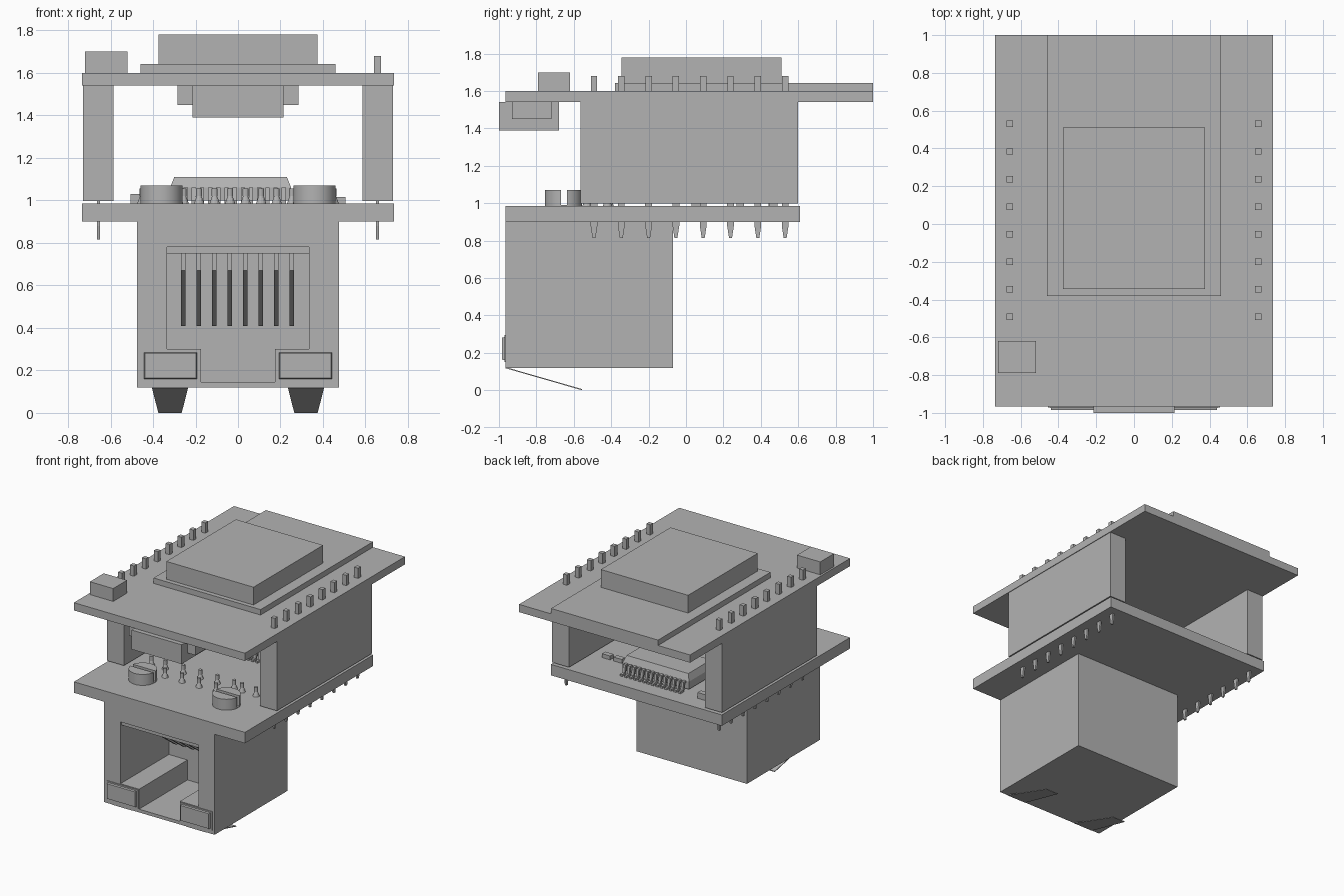
import bpy, bmesh, math
from mathutils import Matrix

if "Cube" in bpy.data.objects:
    bpy.data.objects.remove(bpy.data.objects["Cube"], do_unlink=True)

grey = bpy.data.materials.new("plain grey")
grey.use_nodes = True
colour = (0.45, 0.45, 0.45, 1)
grey.diffuse_color = colour
grey.node_tree.nodes["Principled BSDF"].inputs["Base Color"].default_value = colour


def finish(name, bm):
    bmesh.ops.recalc_face_normals(bm, faces=bm.faces)
    mesh = bpy.data.meshes.new(name)
    bm.to_mesh(mesh)
    bm.free()
    mesh.materials.append(grey)
    obj = bpy.data.objects.new(name, mesh)
    bpy.context.collection.objects.link(obj)
    return obj


def add_box(bm, x, y, z):
    size = Matrix.Diagonal((x[1] - x[0], y[1] - y[0], z[1] - z[0], 1))
    mid = Matrix.Translation((sum(x) / 2, sum(y) / 2, sum(z) / 2))
    return bmesh.ops.create_cube(bm, size=1, matrix=mid @ size)["verts"]


def box(name, x, y, z):
    bm = bmesh.new()
    add_box(bm, x, y, z)
    return finish(name, bm)


def add_prism(bm, points, move):
    """Face through 3D points, pushed along a vector."""
    face = bm.faces.new([bm.verts.new(p) for p in points])
    new = bmesh.ops.extrude_face_region(bm, geom=[face], use_keep_orig=True)["geom"]
    verts = [v for v in new if isinstance(v, bmesh.types.BMVert)]
    bmesh.ops.translate(bm, verts=verts, vec=move)


def add_cone(bm, x, y, z0, z1, r0, r1, sides=12):
    bmesh.ops.create_cone(bm, cap_ends=True, segments=sides, radius1=r0, radius2=r1,
                          depth=z1 - z0, matrix=Matrix.Translation((x, y, (z0 + z1) / 2)))


def cut(obj, cutter):
    mod = obj.modifiers.new("cut", "BOOLEAN")
    mod.operation = "DIFFERENCE"
    mod.solver = "EXACT"
    mod.object = cutter
    cutter.hide_render = True
    bpy.context.view_layer.objects.active = obj
    bpy.ops.object.modifier_apply(modifier=mod.name)
    bpy.data.objects.remove(cutter, do_unlink=True)


# Upper board with shielded module, corner part and socket
box("upper_board", (-0.735, 0.735), (-0.965, 1), (1.54, 1.6))
box("module_board", (-0.46, 0.46), (-0.38, 1), (1.6, 1.642))
box("module_shield", (-0.375, 0.375), (-0.345, 0.51), (1.642, 1.78))
box("corner_component", (-0.72, -0.52), (-0.79, -0.62), (1.6, 1.7))
box("small_socket", (-0.215, 0.215), (-1, -0.68), (1.39, 1.54))
box("socket_flanges", (-0.285, 0.285), (-0.93, -0.72), (1.45, 1.54))

# Lower board
box("lower_board", (-0.735, 0.735), (-0.965, 0.61), (0.9, 0.985))

# Header blocks and their pins
for side, label in ((1, "left"), (-1, "right")):
    box(label + "_header", sorted((side * 0.585, side * 0.73)), (-0.565, 0.6), (0.998, 1.54))
    bm = bmesh.new()
    for i in range(8):
        x, y = side * 0.657, -0.492 + 0.146 * i
        add_box(bm, (x - 0.017, x + 0.017), (y - 0.017, y + 0.017), (1.54, 1.68))
        add_box(bm, (x - 0.007, x + 0.007), (y - 0.018, y + 0.018), (0.88, 1.01))
        tip = add_box(bm, (x - 0.007, x + 0.007), (y - 0.018, y + 0.018), (0.815, 0.88))
        for v in tip:
            if v.co.z < 0.85:
                v.co.y = y + (v.co.y - y) * 0.45
    finish(label + "_header_pins", bm)

# Jack housing with stepped opening
jack = box("jack_housing", (-0.475, 0.475), (-0.965, -0.07), (0.12, 0.9))
half = [(0.175, 0.145), (0.175, 0.3), (0.335, 0.3), (0.335, 0.78)]
outline = half + [(-x, z) for x, z in reversed(half)]
bm = bmesh.new()
add_prism(bm, [(x, -1.05, z) for x, z in outline], (0, 0.68, 0))
cut(jack, finish("opening_cutter", bm))
box("opening_lip", (-0.335, 0.335), (-0.95, -0.37), (0.75, 0.785))

# Sloping contacts
bm = bmesh.new()
wire = [(-0.75, 0.75), (-0.75, 0.67), (-0.4, 0.41), (-0.38, 0.425), (-0.72, 0.69), (-0.72, 0.75)]
for i in range(8):
    x = -0.258 + 0.073 * i
    add_prism(bm, [(x - 0.011, y, z) for y, z in wire], (0.022, 0, 0))
finish("jack_contacts", bm)

for side, label in ((1, "left"), (-1, "right")):
    # Indicator lamps with sloped rims
    bm = bmesh.new()
    lamp = add_box(bm, sorted((side * 0.185, side * 0.45)), (-0.985, -0.94), (0.153, 0.292))
    for v in lamp:
        if v.co.y < -0.96:
            v.co.x = side * 0.3175 + (v.co.x - side * 0.3175) * 0.91
            v.co.z = 0.2225 + (v.co.z - 0.2225) * 0.84
    finish(label + "_lamp", bm)
    box(label + "_lamp_bezel", sorted((side * 0.18, side * 0.455)), (-0.971, -0.95), (0.15, 0.295))

    # Bent spring tab below the housing
    bm = bmesh.new()
    x = side * 0.32
    tab = [(x - 0.085, -0.965, 0.118), (x + 0.085, -0.965, 0.118),
           (x + 0.055, -0.555, 0), (x - 0.055, -0.555, 0)]
    add_prism(bm, tab, (0, 0, 0.006))
    finish(label + "_spring_tab", bm)

    # Split locating peg
    bm = bmesh.new()
    add_cone(bm, side * 0.36, -0.655, 0.96, 1.07, 0.1, 0.1, 32)
    peg = finish(label + "_locating_peg", bm)
    cut(peg, box("slot_cutter", (side * 0.36 - 0.2, side * 0.36 + 0.2), (-0.667, -0.637), (0.99, 1.2)))
    bpy.ops.object.select_all(action="DESELECT")
    peg.select_set(True)
    bpy.context.view_layer.objects.active = peg
    bpy.ops.object.shade_smooth_by_angle(angle=math.radians(30))

# Staggered solder pins of the jack
bm = bmesh.new()
spots = [(-0.256 + 0.073 * i, -0.53 + 0.12 * (i % 2)) for i in range(8)]
spots += [(s * x, -0.42) for s in (1, -1) for x in (0.33, 0.45)]
for x, y in spots:
    add_cone(bm, x, y, 0.98, 1.02, 0.026, 0.012)
    add_cone(bm, x, y, 1.02, 1.055, 0.014, 0.014)
finish("jack_solder_pins", bm)

# Chip with chamfered body and two rows of bent leads
bm = bmesh.new()
for v in add_box(bm, (-0.32, 0.25), (0.1, 0.42), (1.06, 1.11)):
    if v.co.z > 1.1:
        v.co.x += 0.02 if v.co.x < 0 else -0.02
        v.co.y += 0.02 if v.co.y < 0.2 else -0.02
add_box(bm, (-0.32, 0.25), (0.1, 0.42), (1.0, 1.06))
finish("chip_body", bm)
bm = bmesh.new()
lead = [(0.15, 1.06), (0.19, 1.06), (0.2, 1.0), (0.23, 1.0), (0.23, 0.985), (0.185, 0.985), (0.175, 1.045), (0.15, 1.045)]
for s in (1, -1):
    for i in range(14):
        x = -0.285 + 0.0385 * i
        add_prism(bm, [(x - 0.01, 0.26 + s * y, z) for y, z in lead], (0.02, 0, 0))
finish("chip_leads", bm)

# Small surface components
for n, (x, y, h) in enumerate([(0.47, 0.29, 0.03), (0.37, 0.29, 0.03), (-0.47, 0.46, 0.045)]):
    box("small_component_%d" % (n + 1), (x - 0.035, x + 0.035), (y - 0.02, y + 0.02), (0.985, 0.985 + h))
